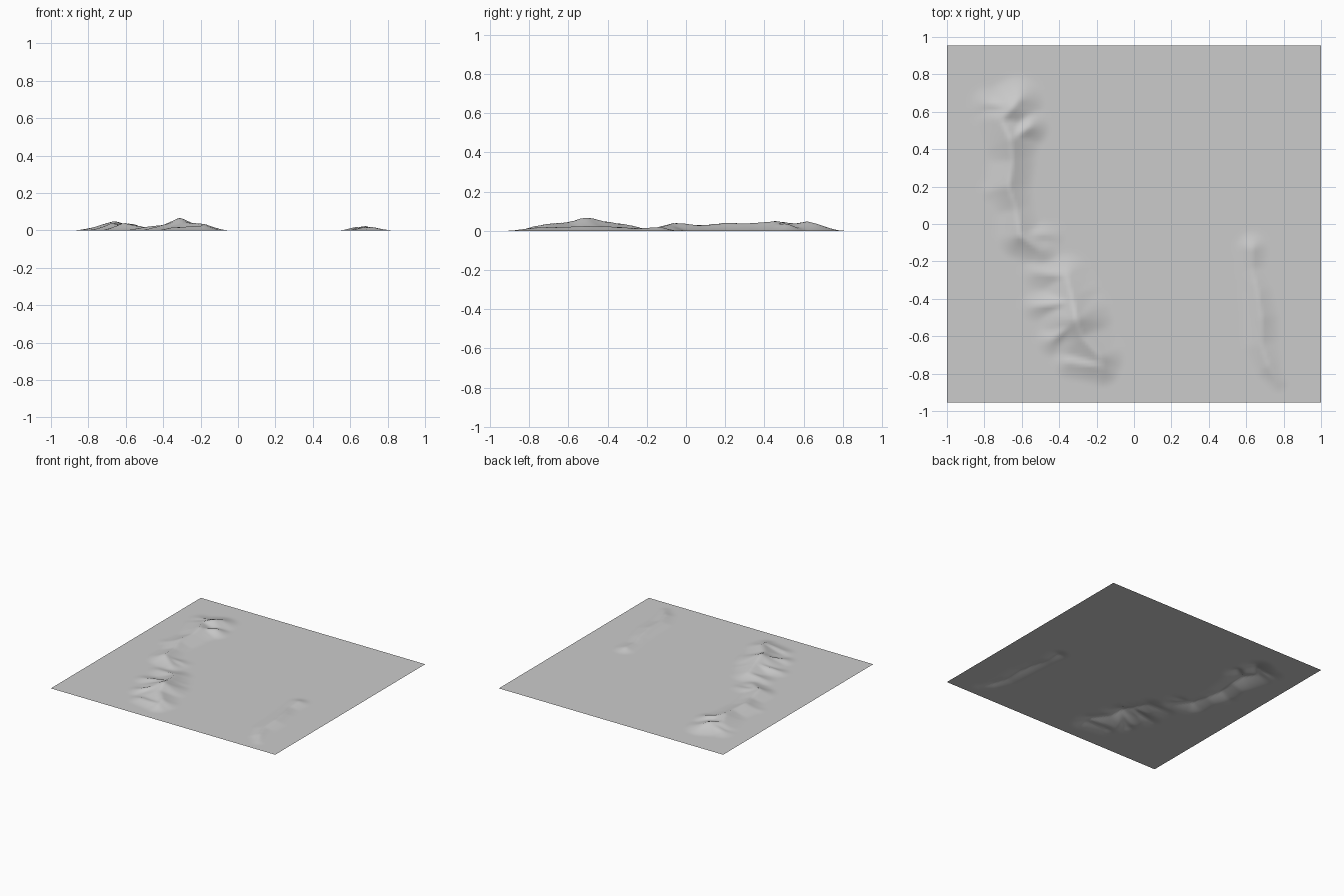
import bpy
import bmesh
from mathutils import Vector

default_cube = bpy.data.objects.get("Cube")
if default_cube:
    bpy.data.objects.remove(default_cube, do_unlink=True)

WIDTH, DEPTH = 2.0, 1.91
COLUMNS, ROWS = 120, 114

# Ridge crests as (x, y, height, half width): x, y and width in hundredths, height in thousandths
NORTH_RIDGE = [(-62, 66, 40, 14), (-65, 62, 50, 16), (-71, 56, 38, 15),
               (-66, 45, 53, 16), (-65, 34, 40, 13), (-67, 20, 43, 13),
               (-63, 8, 30, 11), (-61, -6, 43, 13), (-50, -14, 20, 10)]
SOUTH_RIDGE = [(-36, -28, 30, 13), (-33, -40, 48, 16), (-31, -51, 72, 20),
               (-28, -60, 46, 18), (-18, -71, 37, 13), (-17, -77, 26, 10)]
EAST_RIDGE = [(63, -13, 21, 9), (63, -24, 13, 8), (66, -36, 22, 9),
              (68, -50, 26, 10), (68, -64, 20, 10), (72, -76, 20, 8),
              (77, -84, 8, 6)]
SPURS = [[(-36, -28, 28, 10), (-52, -26, 14, 9)],
         [(-33, -42, 45, 10), (-53, -44, 14, 8)],
         [(-31, -52, 60, 10), (-44, -62, 20, 9)],
         [(-18, -76, 28, 10), (-35, -74, 18, 9)],
         [(-65, 62, 46, 12), (-78, 64, 16, 10)],
         [(-66, 45, 40, 10), (-56, 52, 38, 11)],
         [(-67, 20, 36, 8), (-76, 18, 8, 7)],
         [(-61, -6, 34, 8), (-43, -6, 6, 7)]]


def falloff(t):
    """Sharp crest, straight flank and soft foot."""
    return max(0.0, 1 - t) ** 1.5


def segment_height(point, start, end):
    """Height of the tapering crest between two ridge stations."""
    a, b = Vector(start[:2]) / 100, Vector(end[:2]) / 100
    along = b - a
    t = min(1, max(0, (point - a).dot(along) / along.length_squared))
    distance = (point - a - along * t).length
    height = (start[2] + (end[2] - start[2]) * t) / 1000
    width = (start[3] + (end[3] - start[3]) * t) / 100
    return height * falloff(distance / width)


RIDGES = [NORTH_RIDGE, SOUTH_RIDGE, EAST_RIDGE] + SPURS
SEGMENTS = [pair for ridge in RIDGES for pair in zip(ridge, ridge[1:])]


def terrain_height(point):
    return max(segment_height(point, a, b) for a, b in SEGMENTS)


# Flat sheet raised into hill ranges
bm = bmesh.new()
bmesh.ops.create_grid(bm, x_segments=COLUMNS, y_segments=ROWS, size=1)
for vert in bm.verts:
    vert.co.x *= WIDTH / 2
    vert.co.y *= DEPTH / 2
    vert.co.z = terrain_height(vert.co.xy)

# Weathering softens the creases on the flanks
heights = {v: (v.co.z * 2 + sum(e.other_vert(v).co.z for e in v.link_edges)
               / len(v.link_edges)) / 3 for v in bm.verts}
for vert, height in heights.items():
    vert.co.z = height

mesh = bpy.data.meshes.new("terrain")
bm.to_mesh(mesh)
bm.free()
for polygon in mesh.polygons:
    polygon.use_smooth = True
terrain = bpy.data.objects.new("terrain", mesh)
bpy.context.collection.objects.link(terrain)

# Plain grey ground
ground = bpy.data.materials.new("ground_grey")
ground.use_nodes = True
colour = (0.6, 0.6, 0.6, 1)
ground.diffuse_color = colour
ground.node_tree.nodes["Principled BSDF"].inputs["Base Color"].default_value = colour
mesh.materials.append(ground)
